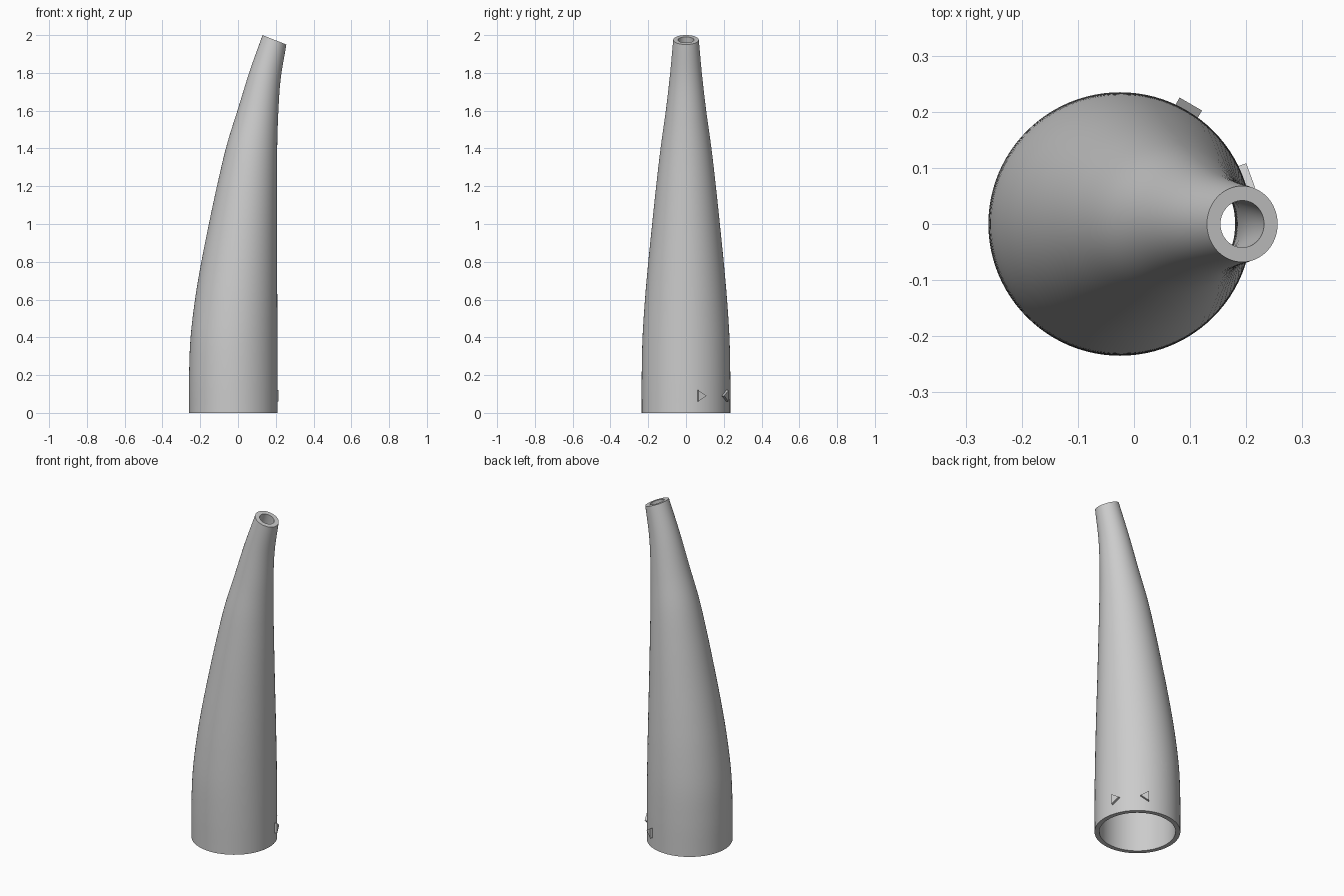
import bpy, bmesh
from math import sin, cos, pi, radians
from mathutils import Vector, Matrix

if "Cube" in bpy.data.objects:
    bpy.data.objects.remove(bpy.data.objects["Cube"])

SIDES, STEPS, WALL = 96, 8, 0.026

# Matching points (x, z) on the left and right outlines; each pair spans one ring
LEFT = [(-.259, 0), (-.259, .2), (-.251, .4), (-.226, .61), (-.192, .81), (-.150, 1.02),
        (-.107, 1.22), (-.059, 1.42), (.000, 1.61), (.062, 1.81), (.130, 2.0)]
RIGHT = [(.210, 0), (.210, .2), (.209, .4), (.208, .59), (.207, .78), (.206, .97),
         (.206, 1.17), (.207, 1.37), (.212, 1.56), (.225, 1.76), (.256, 1.95)]


def spline(pts):
    """Catmull-Rom samples through the points."""
    p = [Vector(q) for q in pts]
    p = [2 * p[0] - p[1]] + p + [2 * p[-1] - p[-2]]
    out = []
    for i in range(1, len(p) - 2):
        a, b, c, d = p[i - 1:i + 3]
        for s in range(STEPS):
            t = s / STEPS
            out.append(.5 * (2 * b + (c - a) * t + (2 * a - 5 * b + 4 * c - d) * t * t
                             + (3 * b - a - 3 * c + d) * t ** 3))
    return out + [p[-2]]


def make_object(name, bm):
    bmesh.ops.recalc_face_normals(bm, faces=bm.faces)
    me = bpy.data.meshes.new(name)
    bm.to_mesh(me)
    bm.free()
    ob = bpy.data.objects.new(name, me)
    bpy.context.collection.objects.link(ob)
    return ob


def prism(name, outline, depth, matrix):
    """Extrude a 2D outline along local z, then place it."""
    bm = bmesh.new()
    face = bm.faces.new([bm.verts.new((x, y, -depth / 2)) for x, y in outline])
    ext = bmesh.ops.extrude_face_region(bm, geom=[face])['geom']
    bmesh.ops.translate(bm, vec=(0, 0, depth), verts=[v for v in ext if isinstance(v, bmesh.types.BMVert)])
    bm.transform(matrix)
    return make_object(name, bm)


def on_wall(angle, radius, z, roll=0):
    """Local x runs round the base, local y is up, local z points outward."""
    a = radians(angle)
    rot = Matrix(((-sin(a), 0, cos(a)), (cos(a), 0, sin(a)), (0, 1, 0))).to_4x4()
    pos = Vector((-.0245 + radius * cos(a), radius * sin(a), z))
    return Matrix.Translation(pos) @ rot @ Matrix.Rotation(radians(roll), 4, 'Z')


# Hollow bent tube: outer skin up, inner skin back down
bm = bmesh.new()
pairs = list(zip(spline(LEFT), spline(RIGHT)))
rings = []
for inset, seq in ((0, pairs), (WALL, pairs[::-1])):
    for l, r in seq:
        mid, axis = (l + r) / 2, (r - l).normalized()
        rad = (r - l).length / 2 - inset
        ring = []
        for k in range(SIDES):
            a = 2 * pi * k / SIDES
            q = mid + axis * rad * cos(a)
            ring.append(bm.verts.new((q.x, rad * sin(a), q.y)))
        rings.append(ring)
for i, ring in enumerate(rings):
    nxt = rings[(i + 1) % len(rings)]
    for k in range(SIDES):
        j = (k + 1) % SIDES
        bm.faces.new((ring[k], ring[j], nxt[j], nxt[k]))
tube = make_object("tapered_tube", bm)

# Slanted slot through the back wall
w, h = .014, .020
slot = [(w * cos(pi * i / 12), h + w * sin(pi * i / 12)) for i in range(13)]
slot += [(-x, -y) for x, y in slot]
cutter = prism("slot_cutter", slot, .12, on_wall(90, .225, .315, 18))
cutter.hide_render = True
mod = tube.modifiers.new("slot", 'BOOLEAN')
mod.operation, mod.solver, mod.object = 'DIFFERENCE', 'EXACT', cutter
bpy.context.view_layer.objects.active = tube
tube.select_set(True)
bpy.ops.object.modifier_apply(modifier="slot")
bpy.data.objects.remove(cutter)
bpy.ops.object.shade_smooth_by_angle(angle=radians(30))

# Two raised triangle markers pointing at each other
for name, angle, s in (("marker_right", 20, 1), ("marker_back", 60, -1)):
    prism(name, [(-.021 * s, .03), (.025 * s, 0), (-.021 * s, -.03)], .022,
          on_wall(angle, .237, .09))
